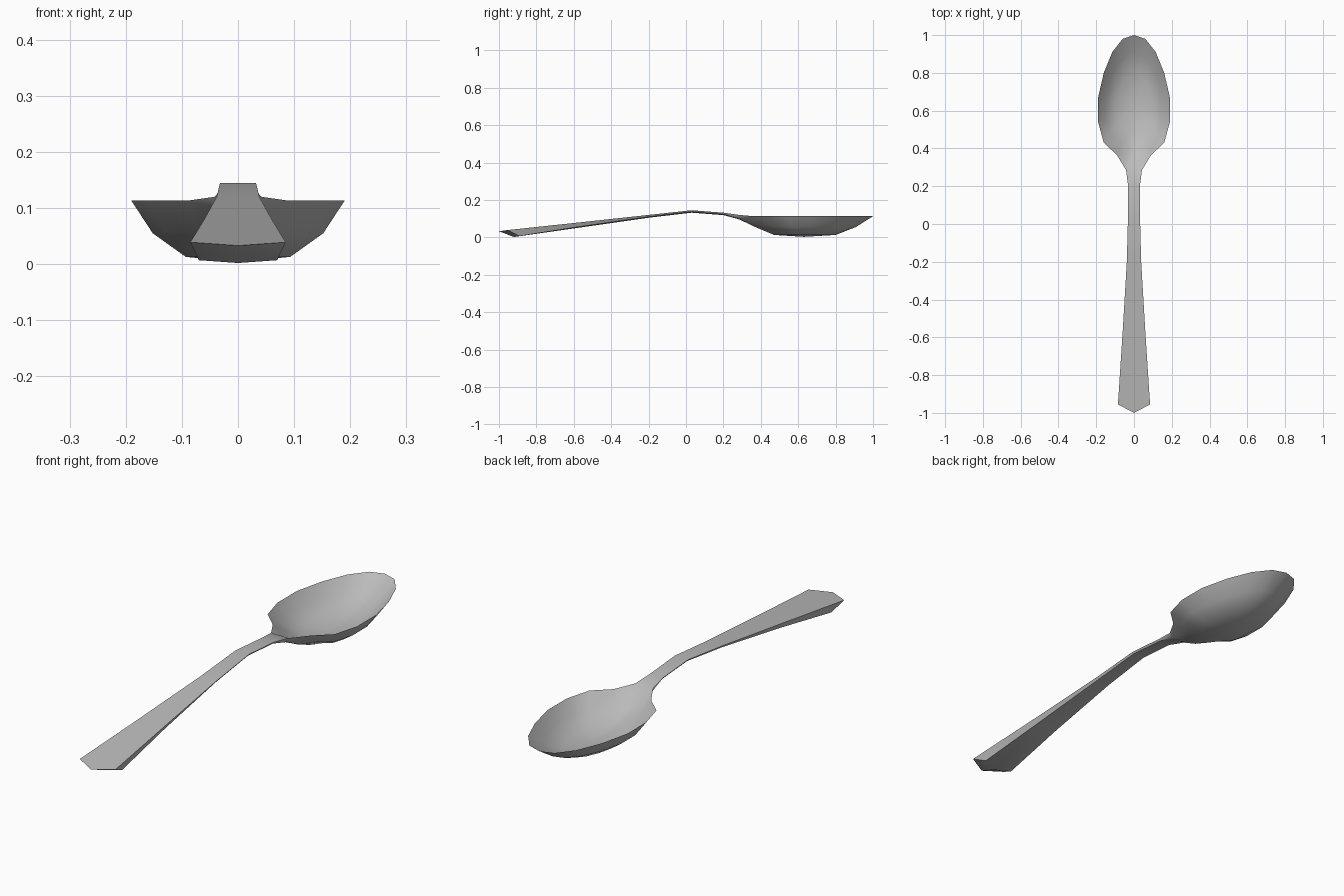
import bpy, bmesh, math

cube = bpy.data.objects.get("Cube")
if cube:
    bpy.data.objects.remove(cube, do_unlink=True)

steel = bpy.data.materials.new("grey steel")
steel.use_nodes = True
grey = (0.5, 0.5, 0.5, 1)
steel.diffuse_color = grey
steel.node_tree.nodes["Principled BSDF"].inputs["Base Color"].default_value = grey

bm = bmesh.new()


def bridge(a, b):
    """Join two closed loops of equal length, skipping shared corners."""
    n = len(a)
    for i in range(n):
        j = (i + 1) % n
        corners = list(dict.fromkeys((a[i], a[j], b[j], b[i])))
        if len(corners) > 2:
            bm.faces.new(corners)


# Handle: flat top, slightly keeled underside; y, half width, top z, bottom z
SECTIONS = [
    (0.285, 0.042, 0.120, 0.096),
    (0.20, 0.031, 0.132, 0.119),
    (0.03, 0.032, 0.145, 0.132),
    (-0.20, 0.038, 0.120, 0.105),
    (-0.57, 0.060, 0.080, 0.052),
    (-0.955, 0.085, 0.039, 0.002),
]
loops = []
for y, w, top, bottom in SECTIONS:
    end = y == SECTIONS[-1][0]
    low_y = -0.89 if end else y
    points = [
        (0, -1.0 if end else y, 0.033 if end else top),
        (w, y, top),
        (w * 0.82, low_y, bottom + 0.005),
        (0, -0.92 if end else y, bottom),
        (-w * 0.82, low_y, bottom + 0.005),
        (-w, y, top),
    ]
    loops.append([bm.verts.new(p) for p in points])
for a, b in zip(loops, loops[1:]):
    bridge(a, b)

# Pointed end of the handle
e = loops[-1]
bm.faces.new((e[0], e[1], e[2], e[3]))
bm.faces.new((e[0], e[3], e[4], e[5]))

# Bowl rim, one side from the neck to the tip, mirrored for the other
HALF = [(0.09, 0.365), (0.16, 0.43), (0.19, 0.54), (0.19, 0.67),
        (0.16, 0.80), (0.115, 0.91), (0.06, 0.98)]
RIM_Z, CENTRE_Y = 0.113, 0.63
outline = HALF + [(0, 1.0)] + [(-x, y) for x, y in reversed(HALF)]
edge = [bm.verts.new((x, y, RIM_Z)) for x, y in outline]

neck = loops[0]
top_rim = [neck[0], neck[1]] + edge + [neck[5]]
under_rim = [neck[3], neck[2]] + edge + [neck[4]]

# Inside and underside of the bowl: rings of x scale, y scale, z
RINGS = [(0.80, 0.75, 0.055), (0.49, 0.46, 0.013)]
for rim, lift in ((top_rim, 0.006), (under_rim, 0)):
    previous = rim
    for sx, sy, z in RINGS:
        ring = [bm.verts.new((v.co.x * sx, CENTRE_Y + (v.co.y - CENTRE_Y) * sy, z + lift))
                for v in rim]
        bridge(previous, ring)
        previous = ring
    middle = bm.verts.new((0, CENTRE_Y, 0.003 + lift))
    for i, v in enumerate(previous):
        bm.faces.new((v, previous[(i + 1) % len(previous)], middle))

# Side walls where the neck meets the rim
bm.faces.new((neck[1], neck[2], edge[0]))
bm.faces.new((neck[5], neck[4], edge[-1]))

bmesh.ops.recalc_face_normals(bm, faces=bm.faces)
mesh = bpy.data.meshes.new("spoon")
bm.to_mesh(mesh)
bm.free()
mesh.materials.append(steel)

spoon = bpy.data.objects.new("spoon", mesh)
bpy.context.collection.objects.link(spoon)
bpy.ops.object.select_all(action="DESELECT")
spoon.select_set(True)
bpy.context.view_layer.objects.active = spoon
bpy.ops.object.shade_smooth_by_angle(angle=math.radians(40))
